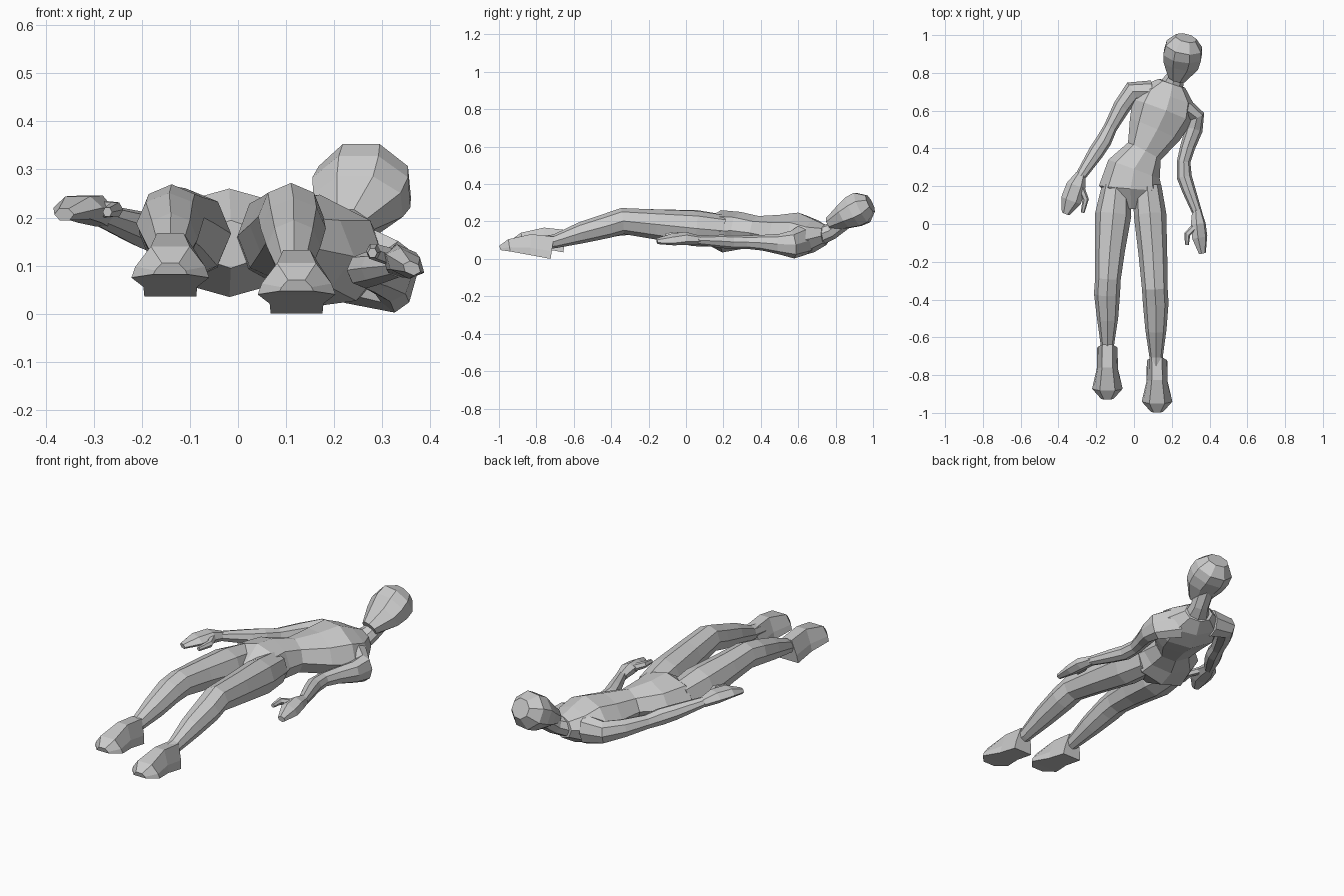
import bpy, bmesh, math
from mathutils import Vector

OCT = [(math.cos(i * math.pi / 4), math.sin(i * math.pi / 4)) for i in range(8)]
OCT_FLAT = [(1.07 * math.cos((i + .5) * math.pi / 4), 1.07 * math.sin((i + .5) * math.pi / 4)) for i in range(8)]
HEX = [(math.cos(i * math.pi / 3), 1.1 * math.sin(i * math.pi / 3)) for i in range(6)]
SOLE = [(1, -1), (.9, -.3), (.5, 1), (-.5, 1), (-.9, -.3), (-1, -1)]


def loft(name, rings, section=OCT):
    """Skin rings of (x, y, z, half width, half thickness, roll) set square to their path."""
    bm = bmesh.new()
    pts = [Vector(r[:3]) for r in rings]
    loops = []
    for i, r in enumerate(rings):
        t = Vector((0, 0, 0))
        if i > 0:
            t += (pts[i] - pts[i - 1]).normalized()
        if i < len(pts) - 1:
            t += (pts[i + 1] - pts[i]).normalized()
        t.normalize()
        a = t.cross(Vector((0, 0, 1))).normalized()
        b = a.cross(t)
        roll = r[5] if len(r) > 5 else 0
        c, s = math.cos(roll), math.sin(roll)
        a, b = a * c + b * s, b * c - a * s
        loops.append([bm.verts.new(pts[i] + a * u * r[3] + b * v * r[4]) for u, v in section])
    n = len(section)
    for p, q in zip(loops, loops[1:]):
        for k in range(n):
            bm.faces.new((p[k], p[(k + 1) % n], q[(k + 1) % n], q[k]))
    bm.faces.new(loops[0])
    bm.faces.new(loops[-1])
    bmesh.ops.recalc_face_normals(bm, faces=bm.faces[:])
    me = bpy.data.meshes.new(name)
    bm.to_mesh(me)
    bm.free()
    ob = bpy.data.objects.new(name, me)
    bpy.context.collection.objects.link(ob)
    return ob


# Torso, bending sideways and rolling toward the lower shoulder
body = loft("body", [
    (-.015, .08, .15, .06, .05), (-.018, .19, .153, .168, .113), (0, .29, .157, .145, .1),
    (.055, .385, .15, .098, .085, -.05), (.11, .5, .142, .145, .1, -.12),
    (.15, .6, .135, .17, .12, -.16), (.178, .68, .13, .15, .09, -.16),
    (.2, .745, .135, .075, .055, -.1)])

parts = []
# Neck and head
parts.append(loft("neck", [(.19, .71, .125, .07, .05), (.22, .78, .155, .048, .045), (.25, .87, .23, .05, .05)]))
parts.append(loft("head", [
    (.228, .768, .19, .045, .037), (.25, .848, .232, .094, .068),
    (.257, .895, .258, .102, .086), (.264, .94, .28, .096, .088),
    (.275, .985, .302, .055, .048)], OCT_FLAT))

# Arms, from inside the chest to the wrist
parts.append(loft("left_arm", [
    (.09, .7, .135, .06, .075), (-.01, .7, .145, .055, .057), (-.065, .62, .15, .046, .046),
    (-.125, .51, .158, .036, .036), (-.16, .44, .168, .042, .042), (-.2, .38, .18, .042, .038),
    (-.285, .25, .21, .028, .024)]))
parts.append(loft("right_arm", [
    (.24, .63, .11, .06, .085), (.33, .57, .082, .045, .075), (.318, .5, .085, .046, .055),
    (.285, .41, .092, .04, .042), (.263, .33, .095, .036, .036), (.266, .25, .096, .04, .038),
    (.29, .18, .1, .036, .035), (.335, .06, .105, .026, .024)]))

# Hands and thumbs
parts.append(loft("left_hand", [
    (-.28, .265, .207, .027, .022), (-.307, .2, .223, .052, .03),
    (-.333, .125, .226, .055, .025), (-.362, .055, .212, .022, .013)], HEX))
parts.append(loft("left_thumb", [
    (-.285, .2, .223, .02, .018), (-.256, .13, .222, .017, .016), (-.272, .06, .217, .01, .01)], HEX))
parts.append(loft("right_hand", [
    (.332, .075, .105, .025, .022, .3), (.34, 0, .115, .043, .03, .4),
    (.348, -.07, .11, .045, .026, .45), (.362, -.155, .1, .02, .013, .4)], HEX))
parts.append(loft("right_thumb", [
    (.33, -.005, .12, .018, .018), (.282, -.055, .135, .017, .016), (.28, -.11, .132, .01, .01)], HEX))

# Legs, from the pelvis to the ankle
parts.append(loft("left_leg", [
    (-.095, .2, .157, .075, .085), (-.11, .05, .172, .096, .095), (-.128, -.14, .193, .08, .077),
    (-.138, -.29, .205, .068, .07), (-.143, -.37, .193, .069, .065),
    (-.14, -.5, .16, .056, .057), (-.141, -.65, .12, .034, .036), (-.141, -.72, .108, .034, .034)]))
parts.append(loft("right_leg", [
    (.07, .2, .155, .075, .085), (.085, .05, .168, .086, .095), (.1, -.16, .19, .076, .08),
    (.11, -.34, .208, .068, .07), (.115, -.42, .183, .068, .066),
    (.116, -.56, .145, .056, .057), (.117, -.7, .1, .036, .037), (.117, -.78, .09, .036, .036)]))

# Feet, heel to toe
for name, x, y, z in (("left_foot", -.141, .068, .035), ("right_foot", .122, 0, 0)):
    parts.append(loft(name, [
        (x, y - .715, z + .065, .054, .06), (x, y - .83, z + .082, .056, .056),
        (x, y - .945, z + .078, .081, .033), (x, y - .995, z + .064, .035, .012)], SOLE))

# Weld all parts into one skin
bpy.context.view_layer.objects.active = body
for ob in parts:
    m = body.modifiers.new("weld_" + ob.name, 'BOOLEAN')
    m.operation = 'UNION'
    m.solver = 'EXACT'
    m.object = ob
    bpy.ops.object.modifier_apply(modifier=m.name)
    bpy.data.objects.remove(ob)

# Rest the figure on the floor
low = min(v.co.z for v in body.data.vertices)
for v in body.data.vertices:
    v.co.z -= low
